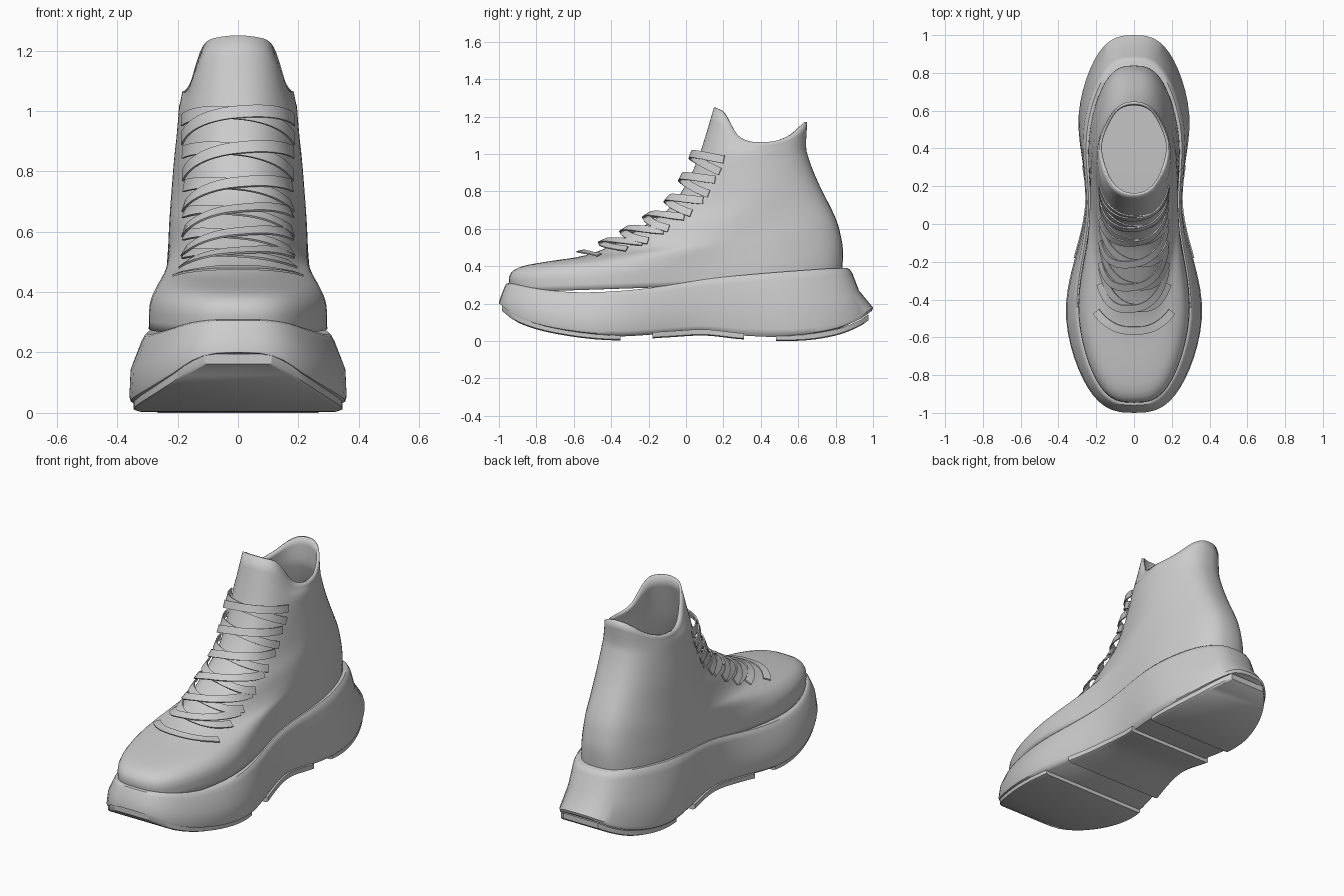
import bpy, bmesh, math
from mathutils import Vector

if "Cube" in bpy.data.objects:
    bpy.data.objects.remove(bpy.data.objects["Cube"])

N = 72  # points around each loop


def curve(pts, x):
    """Smooth interpolation through (x, value) points."""
    x = min(max(x, pts[0][0]), pts[-1][0])
    i = 0
    while i < len(pts) - 2 and x > pts[i + 1][0]:
        i += 1

    def slope(k):
        a, b = pts[max(k - 1, 0)], pts[min(k + 1, len(pts) - 1)]
        return (b[1] - a[1]) / (b[0] - a[0])
    (x0, v0), (x1, v1) = pts[i], pts[i + 1]
    h = x1 - x0
    t = (x - x0) / h
    return ((2*t**3 - 3*t*t + 1) * v0 + (t**3 - 2*t*t + t) * h * slope(i)
            + (3*t*t - 2*t**3) * v1 + (t**3 - t*t) * h * slope(i + 1))


def plan(a, y_front, y_back, w_fore, w_waist, w_heel, p=0.7):
    """Foot-shaped outline: angle 0 is the toe, pi the heel."""
    s = (1 - math.cos(a)) / 2
    w = curve([(0, w_fore), (.26, w_fore), (.55, w_waist), (.8, w_heel), (1, w_heel)], s)
    sn = math.sin(a)
    return math.copysign(abs(sn) ** p, sn) * w, y_front + (y_back - y_front) * s, s


def make(name, verts, faces, angle=40):
    me = bpy.data.meshes.new(name)
    me.from_pydata(verts, [], faces)
    bm = bmesh.new()
    bm.from_mesh(me)
    bmesh.ops.remove_doubles(bm, verts=bm.verts, dist=1e-5)
    bmesh.ops.recalc_face_normals(bm, faces=bm.faces)
    bm.to_mesh(me)
    bm.free()
    ob = bpy.data.objects.new(name, me)
    bpy.context.collection.objects.link(ob)
    bpy.ops.object.select_all(action='DESELECT')
    ob.select_set(True)
    bpy.context.view_layer.objects.active = ob
    bpy.ops.object.shade_smooth_by_angle(angle=math.radians(angle))
    return ob


def loft(rows, closed=True):
    n = len(rows[0])
    return [(r*n + i, r*n + (i+1) % n, (r+1)*n + (i+1) % n, (r+1)*n + i)
            for r in range(len(rows) - 1) for i in range(n if closed else n - 1)]


def cap(start):
    """Strips joining left and right halves of a loop."""
    return [(start + i, start + i + 1, start + (N - i - 1) % N, start + (N - i) % N)
            for i in range(N // 2)]


def clean(faces):
    return [tuple(dict.fromkeys(f)) for f in faces if len(set(f)) > 2]


# Midsole: loops blended between a rockered bottom line and a rising top line
BOTTOM = [(-1, .195), (-.9, .12), (-.7, .06), (-.4, .025), (-.1, .04), (.1, .05),
          (.3, .03), (.6, .022), (.8, .05), (.93, .10), (1, .15)]
TOP = [(-1, .31), (-.8, .275), (-.55, .26), (-.2, .28), (.25, .34), (.85, .385), (1, .39)]
SOLE = [  # height fraction, front y, back y, widths
    (0, -.97, .96, .37, .235, .315),
    (.05, -1, .995, .39, .25, .335),
    (.12, -1, 1, .395, .255, .34),
    (.5, -.985, .925, .39, .255, .325),
    (.88, -.967, .89, .35, .255, .31),
    (.97, -.96, .875, .338, .25, .30),
    (1, -.945, .86, .33, .242, .29)]
rows = []
for f, *outline in SOLE:
    row = []
    for i in range(N):
        a = 2 * math.pi * i / N
        x, y, s = plan(a, *outline)
        zb, zt = curve(BOTTOM, 2*s - 1), curve(TOP, 2*s - 1)
        row.append((x, y, zb + f * (zt - zb)))
    rows.append(row)
make("midsole", [v for r in rows for v in r],
     clean(loft(rows) + cap(0) + cap(N * (len(SOLE) - 1))))

# Outsole: three tread pads following the bottom line
for name, y0, y1, k in (("forefoot_tread", -.985, -.35, .97),
                        ("midfoot_tread", -.18, .31, 1.04),
                        ("heel_tread", .48, .975, .96)):
    rows = []
    for i in range(15):
        y = y0 + (y1 - y0) * i / 14
        x = plan(math.acos(-y), -1, 1, .39, .25, .335)[0] * k
        z = curve(BOTTOM, y)
        lo = max(0, z - .021)
        rows.append([(-x, y, z + .012), (x, y, z + .012), (x, y, lo + .006),
                     (x * .95, y, lo), (-x * .95, y, lo), (-x, y, lo + .006)])
    make(name, [v for r in rows for v in r],
         loft(rows) + [tuple(range(6)), tuple(range(84, 90))], 30)

# Upper: tilted loops from the sole to the collar
UPPER = [  # front y, front z, back y, back z, widths
    (-.935, .26, .83, .32, .322, .235, .275),
    (-.945, .345, .838, .42, .318, .235, .275),
    (-.89, .395, .838, .50, .29, .235, .268),
    (-.74, .425, .826, .57, .255, .234, .26),
    (-.55, .455, .81, .63, .225, .232, .25),
    (-.40, .51, .785, .69, .21, .23, .24),
    (-.25, .60, .75, .76, .205, .226, .23),
    (-.10, .70, .715, .83, .20, .22, .22),
    (-.01, .82, .68, .91, .20, .212, .21),
    (.05, .94, .655, .98, .20, .202, .20),
    (.09, 1.05, .642, 1.04, .195, .195, .19),
    (.15, 1.25, .648, 1.17, .175, .185, .17)]
COLLAR = [(0, 0), (.1, -.02), (.28, -.138), (.58, -.139), (.8, -.09), (1, 0)]


def upper(u, a):
    """Point on the upper at loop number u and angle a."""
    q = [curve([(i, r[c]) for i, r in enumerate(UPPER)], u) for c in range(7)]
    x, y, s = plan(a, q[0], q[2], *q[4:], p=.68 + .018 * u)
    f = max(0, u - 10)
    z = q[1] + (q[3] - q[1]) * s + f * curve(COLLAR, s)
    z -= .003 * u * math.sin(a) ** 2 * (1 - f)
    return Vector((x, y, z))


rows = [[upper(k / 3, 2 * math.pi * i / N) for i in range(N)] for k in range(34)]
ob = make("upper", [v for r in rows for v in r], loft(rows), 60)
m = ob.modifiers.new("thickness", 'SOLIDIFY')
m.thickness = .015
m.offset = -1


# Laces: flat ribbons laid over the instep
def lace(name, u0, u1, a0, droop, lift, w=.021, th=.007, n=24):
    def path(t):
        k = 2 * t - 1
        u, a = u0 + (u1 - u0) * t - droop * k * k, a0 * k
        e = .02
        nrm = (upper(u + e, a) - upper(u - e, a)).cross(upper(u, a + e) - upper(u, a - e))
        nrm.normalize()
        if nrm.dot(Vector((upper(u, a).x * 3, -.5, .5))) < 0:
            nrm.negate()
        return upper(u, a) + nrm * (.008 + lift * (1 - k * k)), nrm
    rows = []
    for i in range(n + 1):
        t = i / n
        p, nrm = path(t)
        tan = path(min(t + .02, 1))[0] - path(max(t - .02, 0))[0]
        side = tan.cross(nrm).normalized() * w
        rows.append([p - side, p + side, p + side + nrm * th, p - side + nrm * th])
    last = 4 * n
    make(name, [v for r in rows for v in r],
         loft(rows) + [(0, 1, 2, 3), (last, last + 1, last + 2, last + 3)], 40)


lace("toe_lace", 3.95, 3.95, .82, .75, .018)
for i, u in enumerate((4.9, 5.7, 6.5, 7.4, 8.4, 9.5)):
    a0 = .82 + .04 * i
    lace(f"lace_left_{i}", u + .25, u - .45, a0, .3, .022)
    lace(f"lace_right_{i}", u - .45, u + .25, a0, .3, .034)
